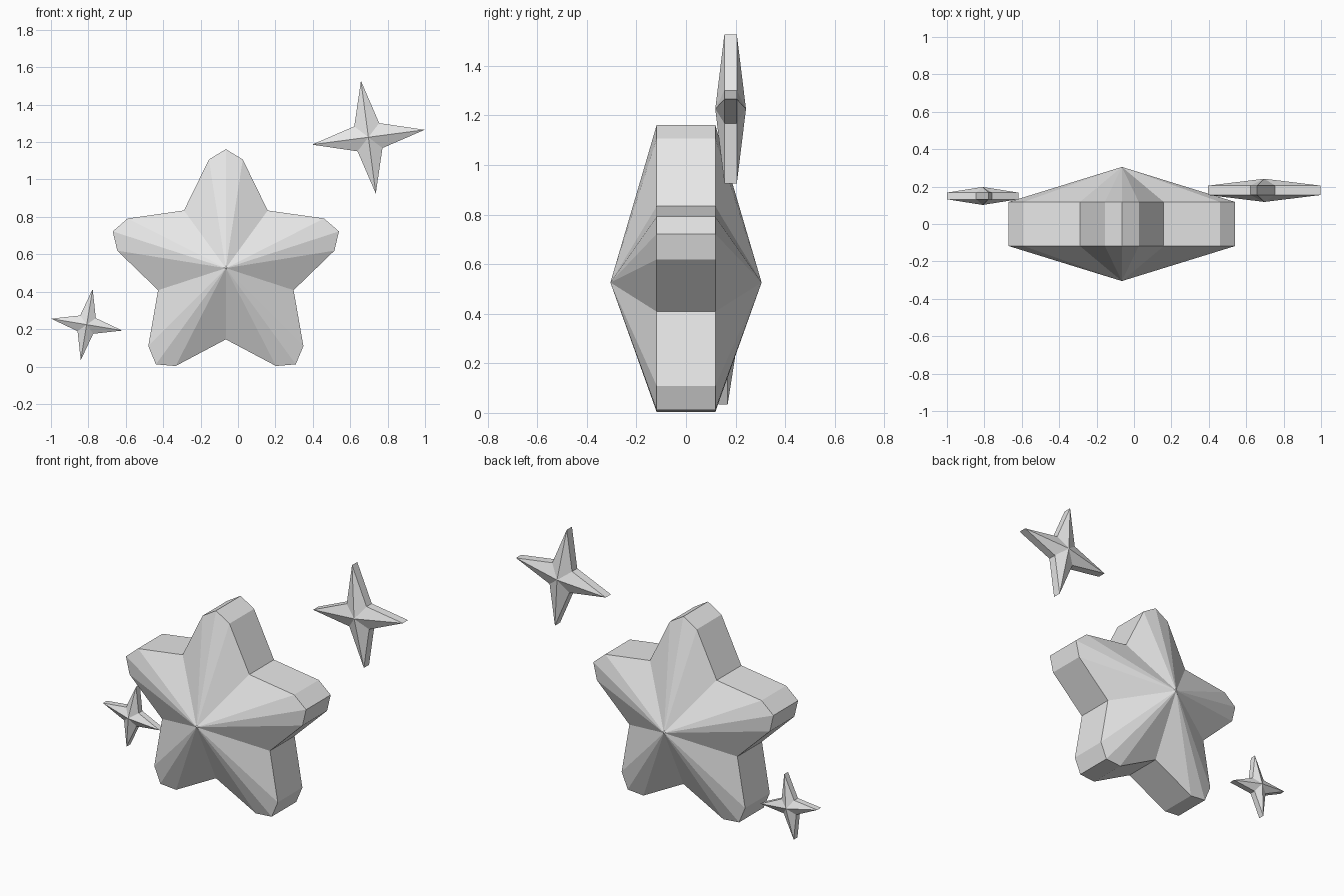
import bpy
import bmesh
from math import radians, sin, cos

cube = bpy.data.objects.get("Cube")
if cube:
    bpy.data.objects.remove(cube, do_unlink=True)

pale = bpy.data.materials.new("pale_grey")
pale.use_nodes = True
colour = (0.8, 0.8, 0.8, 1)
pale.diffuse_color = colour
pale.node_tree.nodes["Principled BSDF"].inputs["Base Color"].default_value = colour


def star(name, centre, arms, arm_profile, turn, rim, peak):
    """Faceted star: straight rim wall, with a fan to a peak front and back.
    arm_profile lists (angle in degrees, radius) points of a single arm."""
    bm = bmesh.new()
    outline = []
    for arm in range(arms):
        for angle, radius in arm_profile:
            a = radians(turn + arm * 360 / arms + angle)
            outline.append((radius * cos(a), radius * sin(a)))
    front = [bm.verts.new((x, -rim, z)) for x, z in outline]
    back = [bm.verts.new((x, rim, z)) for x, z in outline]
    front_peak = bm.verts.new((0, -peak, 0))
    back_peak = bm.verts.new((0, peak, 0))
    for i in range(len(outline)):
        j = (i + 1) % len(outline)
        bm.faces.new((front[i], front[j], front_peak))
        bm.faces.new((back[j], back[i], back_peak))
        bm.faces.new((front[j], front[i], back[i], back[j]))
    bmesh.ops.recalc_face_normals(bm, faces=bm.faces)
    mesh = bpy.data.meshes.new(name)
    bm.to_mesh(mesh)
    bm.free()
    mesh.materials.append(pale)
    obj = bpy.data.objects.new(name, mesh)
    obj.location = centre
    bpy.context.collection.objects.link(obj)


# Large five-armed star with blunted tips
blunt_arm = [(-36, 0.381), (-8.85, 0.588), (0, 0.636), (8.85, 0.588)]
star("large_star", (-0.065, 0, 0.526), 5, blunt_arm, 90, 0.118, 0.305)

# Small four-pointed sparkles
star("upper_sparkle", (0.697, 0.18, 1.226), 4,
     [(0, 0.304), (45, 0.095)], 7.5, 0.025, 0.062)
star("lower_sparkle", (-0.809, 0.15, 0.224), 4,
     [(0, 0.193), (45, 0.06)], -9.5, 0.018, 0.048)
